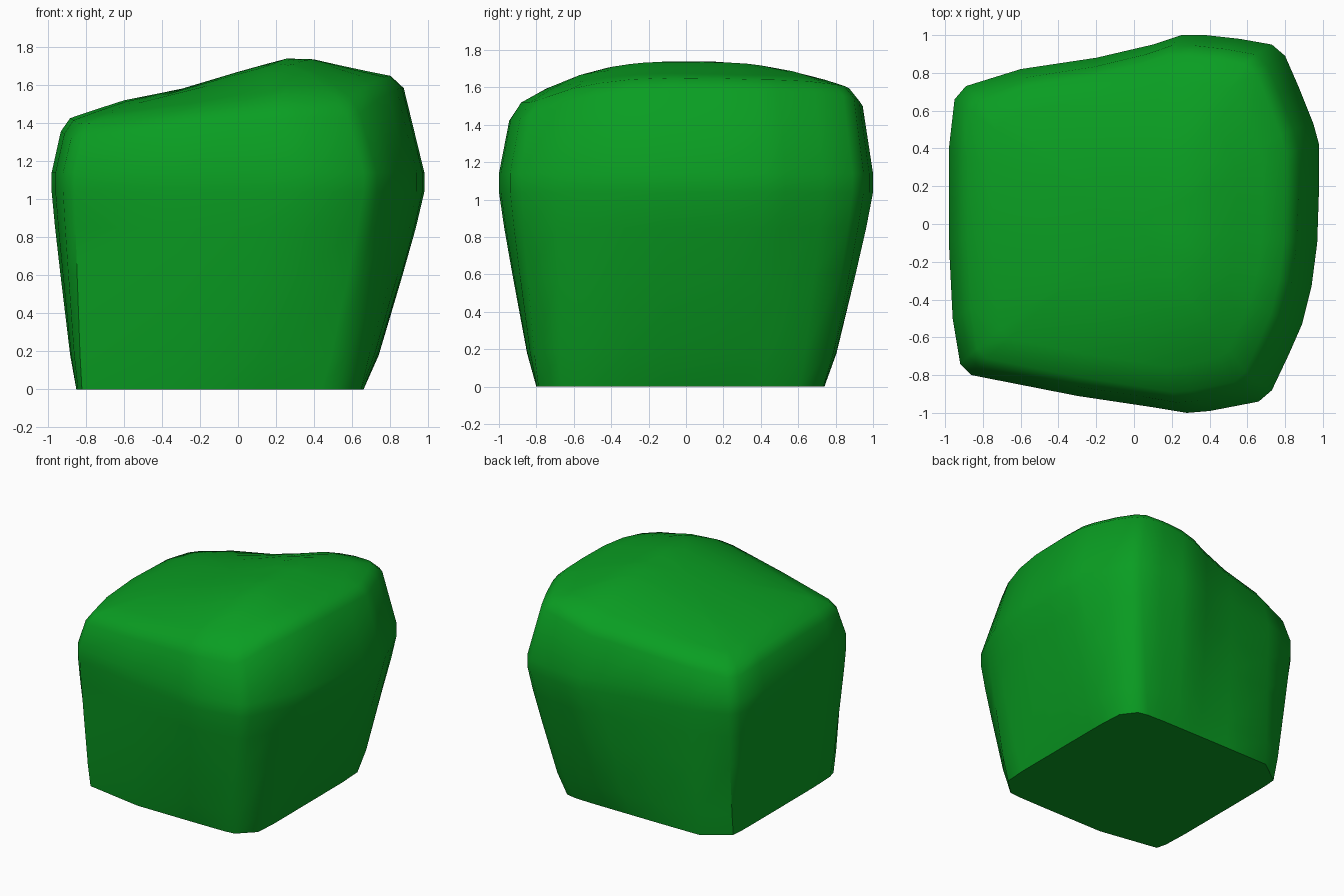
import bpy
import bmesh
import math

# Remove the default object
default_object = bpy.data.objects.get("Cube")
if default_object:
    bpy.data.objects.remove(default_object, do_unlink=True)

# Plan outline at the widest height, counter-clockwise from the right side
OUTLINE = [(.98, .2), (.98, .42), (.95, .53), (.87, .73), (.8, .89), (.73, .95), (.56, .98),
           (.38, 1), (.25, 1), (.1, .95), (-.2, .88), (-.6, .82), (-.89, .73),
           (-.95, .66), (-.98, .4), (-.98, -.1), (-.96, -.5), (-.92, -.74),
           (-.86, -.8), (-.3, -.91), (.1, -.97), (.28, -1), (.4, -.99), (.66, -.94),
           (.73, -.88), (.82, -.69), (.89, -.53), (.94, -.33), (.97, -.1)]

# Ridge height and the drop towards front and back, as x: height, front, back
CROWN = [(-.95, 1.4, .09, .14), (-.85, 1.44, .1, .14), (-.6, 1.52, .12, .16),
         (-.3, 1.58, .16, .18), (0, 1.67, .2, .19), (.25, 1.74, .22, .17),
         (.38, 1.74, .22, .15), (.6, 1.69, .21, .09), (.8, 1.65, .2, .06),
         (.9, 1.63, .2, .06)]


def crown_values(x):
    """Interpolate the crown profile along x."""
    x = min(max(x, CROWN[0][0]), CROWN[-1][0])
    for a, b in zip(CROWN, CROWN[1:]):
        if x <= b[0]:
            t = (x - a[0]) / (b[0] - a[0])
            return [p + (q - p) * t for p, q in zip(a[1:], b[1:])]


def crown_height(x, y):
    ridge, front, back = crown_values(x)
    drop = front if y < 0 else back
    return ridge - drop * (abs(y) / .88) ** 2.5


def foot_point(x, y):
    """Rounded rectangle of the foot, in the direction of an outline point."""
    n = 10
    size = (abs(x) ** n + abs(y) ** n) ** (1 / n)
    return x / size * .755 - .095, y / size * .77 - .03


def wall_ring(z, t):
    """Outline blended from the rectangular foot (t=0) to the full width (t=1)."""
    ring = []
    for x, y in OUTLINE:
        fx, fy = foot_point(x, y)
        ring.append((fx + (x - fx) * t, fy + (y - fy) * t, z))
    return ring


def crown_ring(sx, sy, shift, drop):
    """Outline shrunk and laid on the crown surface."""
    ring = []
    for x, y in OUTLINE:
        px, py = x * sx + shift, y * sy
        ring.append((px, py, crown_height(px, py) - drop))
    return ring


rings = [wall_ring(0, 0), wall_ring(.18, .25), wall_ring(.6, .64),
         wall_ring(.85, .86), wall_ring(1.04, 1), wall_ring(1.14, 1),
         crown_ring(.92, .945, -.03, .05), crown_ring(.86, .89, -.04, 0)]
for k in (.85, .68, .5, .33, .16):
    rings.append(crown_ring(.86 * k, .89 * k, -.04 * k, 0))

# Loft the rings into one closed block
bm = bmesh.new()
loops = [[bm.verts.new(p) for p in ring] for ring in rings]
count = len(OUTLINE)
for low, high in zip(loops, loops[1:]):
    for i in range(count):
        j = (i + 1) % count
        bm.faces.new((low[i], low[j], high[j], high[i]))
bm.faces.new(list(reversed(loops[0])))
peak = bm.verts.new((0, 0, crown_height(0, 0)))
for i in range(count):
    bm.faces.new((loops[-1][i], loops[-1][(i + 1) % count], peak))
bmesh.ops.recalc_face_normals(bm, faces=bm.faces)

mesh = bpy.data.meshes.new("bush_block")
bm.to_mesh(mesh)
bm.free()
bush = bpy.data.objects.new("bush_block", mesh)
bpy.context.collection.objects.link(bush)

# Leaf green
green = bpy.data.materials.new("leaf_green")
green.use_nodes = True
colour = (.003, .34, .016, 1)
green.diffuse_color = colour
green.node_tree.nodes["Principled BSDF"].inputs["Base Color"].default_value = colour
mesh.materials.append(green)

# Smooth shading with a sharp foot
bpy.ops.object.select_all(action="DESELECT")
bush.select_set(True)
bpy.context.view_layer.objects.active = bush
bpy.ops.object.shade_smooth_by_angle(angle=math.radians(40))
